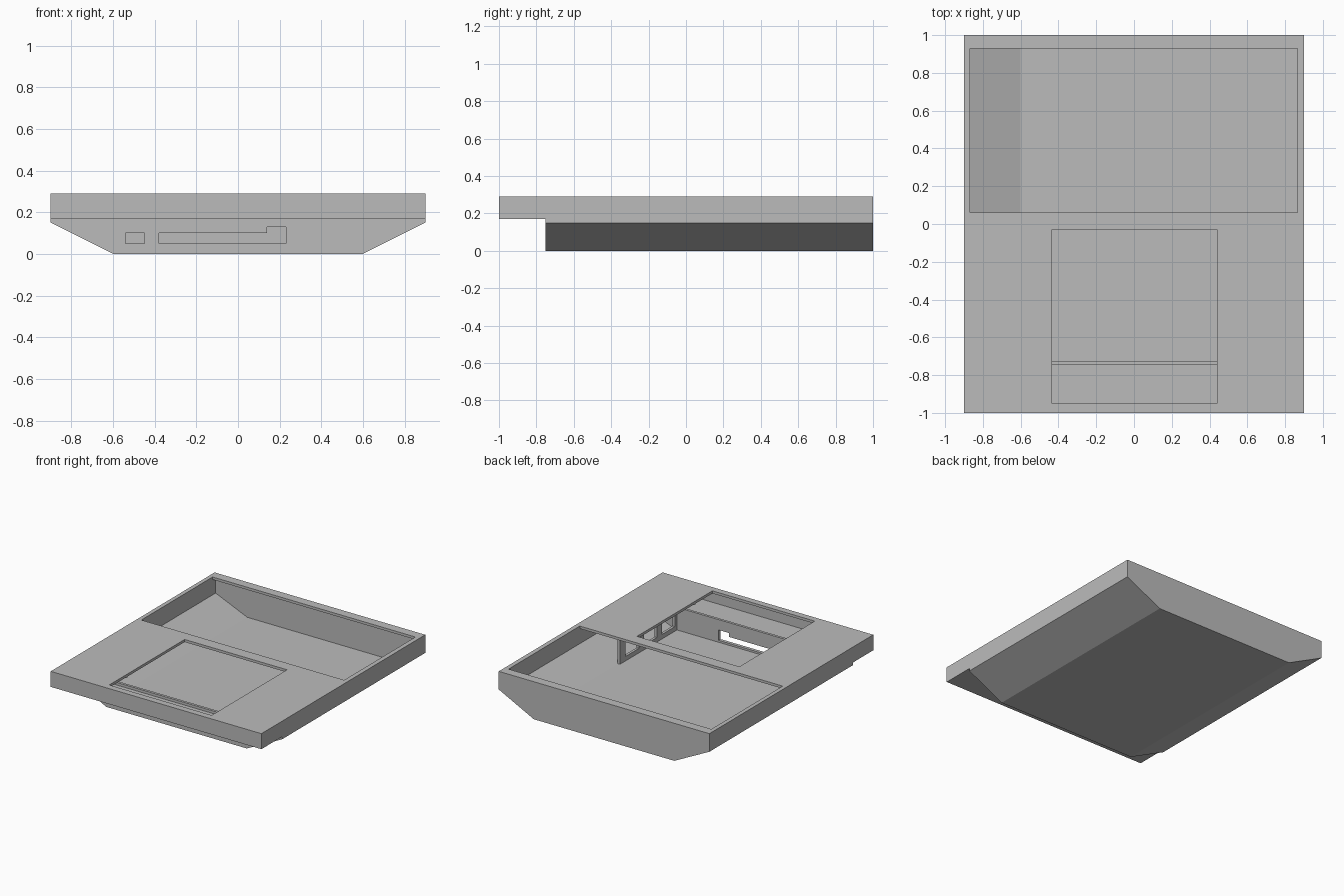
import bpy

if "Cube" in bpy.data.objects:
    bpy.data.objects.remove(bpy.data.objects["Cube"], do_unlink=True)

grey = bpy.data.materials.new("plain grey")
grey.use_nodes = True
GREY = (0.5, 0.5, 0.5, 1)
grey.diffuse_color = GREY
grey.node_tree.nodes["Principled BSDF"].inputs["Base Color"].default_value = GREY


def prism(name, profile, y0, y1):
    """Extrude an x/z profile (counter-clockwise seen from the front) along y."""
    n = len(profile)
    verts = [(x, y, z) for y in (y0, y1) for x, z in profile]
    faces = [tuple(range(n)), tuple(reversed(range(n, 2 * n)))]
    faces += [(i, i + n, (i + 1) % n + n, (i + 1) % n) for i in range(n)]
    mesh = bpy.data.meshes.new(name)
    mesh.from_pydata(verts, [], faces)
    mesh.materials.append(grey)
    obj = bpy.data.objects.new(name, mesh)
    bpy.context.collection.objects.link(obj)
    return obj


def box(name, x0, x1, y0, y1, z0, z1):
    return prism(name, [(x0, z0), (x1, z0), (x1, z1), (x0, z1)], y0, y1)


def cut(target, cutter):
    """Subtract the cutter from the target and discard it."""
    mod = target.modifiers.new("cut", 'BOOLEAN')
    mod.operation = 'DIFFERENCE'
    mod.solver = 'EXACT'
    mod.object = cutter
    bpy.context.view_layer.objects.active = target
    bpy.ops.object.modifier_apply(modifier=mod.name)
    bpy.data.objects.remove(cutter, do_unlink=True)


def hull_profile(half, low, top):
    """Flat bottom, sloped flanks and upright sides."""
    return [(-0.6, low), (0.6, low), (half, 0.15), (half, top),
            (-half, top), (-half, 0.15)]


# Outer case with the front overhang
case = prism("case", hull_profile(0.9, 0, 0.29), -1, 1)
cut(case, box("overhang_cutter", -1, 1, -1.1, -0.75, -0.1, 0.17))

# Hollow interior, front tray and the gap above the front wall
cut(case, prism("cavity_cutter", hull_profile(0.87, 0.035, 0.27), -0.725, 0.97))
cut(case, box("tray_cutter", -0.87, 0.87, -0.97, -0.745, 0.19, 0.27))
cut(case, box("gap_cutter", -0.86, 0.86, -0.96, -0.7, 0.21, 0.265))

# Openings in the top
cut(case, box("large_opening_cutter", -0.868, 0.865, 0.06, 0.93, 0.2, 0.4))
cut(case, box("small_opening_cutter", -0.435, 0.44, -0.95, -0.03, 0.25, 0.4))

# Slots through the front wall
slot = [(-0.38, 0.05), (0.23, 0.05), (0.23, 0.13), (0.14, 0.13),
        (0.14, 0.1), (-0.38, 0.1)]
cut(case, prism("slot_cutter", slot, -0.8, -0.7))
cut(case, box("port_cutter", -0.54, -0.45, -0.8, -0.7, 0.05, 0.1))

# Inner divider with three windows
divider = box("divider", 0.585, 0.605, -0.73, -0.03, 0.03, 0.272)
for i in range(3):
    y = -0.1 - 0.22 * i
    cut(divider, box("window_cutter", 0.5, 0.7, y - 0.16, y, 0.07, 0.23))
